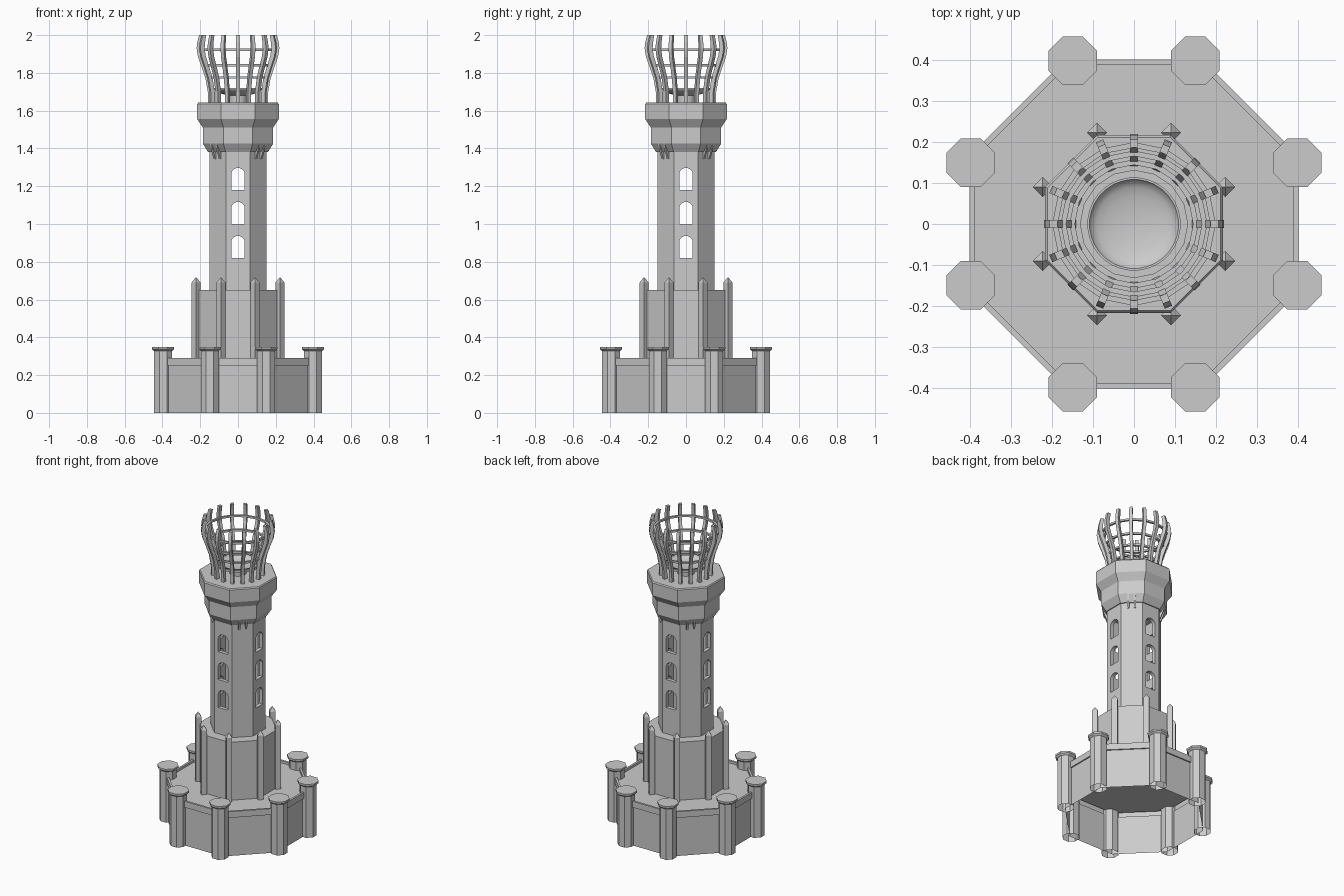
import bpy, bmesh, math
from mathutils import Matrix

if "Cube" in bpy.data.objects:
    bpy.data.objects.remove(bpy.data.objects["Cube"])

stone = bpy.data.materials.new("grey stone")
stone.diffuse_color = (0.6, 0.6, 0.6, 1)
stone.use_nodes = True
stone.node_tree.nodes["Principled BSDF"].inputs["Base Color"].default_value = stone.diffuse_color


def finish(bm, name):
    bmesh.ops.recalc_face_normals(bm, faces=bm.faces)
    me = bpy.data.meshes.new(name)
    bm.to_mesh(me)
    bm.free()
    me.materials.append(stone)
    ob = bpy.data.objects.new(name, me)
    bpy.context.collection.objects.link(ob)
    return ob


def lathe(bm, profile, n=8, center=(0, 0), turn=None, loop=False, cap_top=False, cap_bottom=False):
    """Sweep (apothem, z) points round an n-sided polygon."""
    turn = math.pi / n if turn is None else turn
    rings = []
    for a, z in profile:
        r = a / math.cos(math.pi / n)
        rings.append([bm.verts.new((center[0] + r * math.cos(turn + 2 * math.pi * i / n),
                                    center[1] + r * math.sin(turn + 2 * math.pi * i / n), z))
                      for i in range(n)])
    pairs = list(zip(rings, rings[1:]))
    if loop:
        pairs.append((rings[-1], rings[0]))
    for lo, hi in pairs:
        for i in range(n):
            j = (i + 1) % n
            bm.faces.new((lo[i], lo[j], hi[j], hi[i]))
    if cap_top:
        bm.faces.new(rings[-1])
    if cap_bottom:
        bm.faces.new(rings[0])


def prism(bm, pts, width, matrix):
    """Extrude an (x, z) outline along y, then place it."""
    sides = [[bm.verts.new(matrix @ m) for m in
              (Matrix.Translation((x, s * width / 2, z)).translation for x, z in pts)]
             for s in (-1, 1)]
    bm.faces.new(sides[0])
    bm.faces.new(sides[1][::-1])
    for i in range(len(pts)):
        j = (i + 1) % len(pts)
        bm.faces.new((sides[0][i], sides[0][j], sides[1][j], sides[1][i]))


def corners(a, b):
    """The eight corner positions of an octagon."""
    return [(sx * p, sy * q) for p, q in ((a, b), (b, a)) for sx in (-1, 1) for sy in (-1, 1)]


def rot(deg):
    return Matrix.Rotation(math.radians(deg), 4, 'Z')


# base: open underneath, with a low rim round the deck
bm = bmesh.new()
lathe(bm, [(0.392, 0), (0.392, 0.25), (0.4, 0.25), (0.4, 0.29), (0.387, 0.29), (0.387, 0.275),
           (0.2, 0.275)], cap_top=True)
finish(bm, "base_wall")

# corner pillars with wider caps
bm = bmesh.new()
for c in corners(0.149, 0.397):
    lathe(bm, [(0.048, 0), (0.048, 0.328), (0.059, 0.338), (0.059, 0.35)], center=c, cap_top=True)
finish(bm, "base_pillars")

# middle tier
bm = bmesh.new()
lathe(bm, [(0.214, 0.275), (0.214, 0.65), (0.14, 0.65)])
finish(bm, "middle_tier")

# pointed posts on the middle tier corners
bm = bmesh.new()
for c in corners(0.09, 0.222):
    s = 0.024 * math.cos(math.pi / 4)
    lathe(bm, [(s, 0.275), (s, 0.69), (0.0008, 0.718)], n=4, center=c, turn=0, cap_top=True)
finish(bm, "tier_posts")

# hollow shaft with arched windows cut through
bm = bmesh.new()
lathe(bm, [(0.152, 0.62), (0.152, 1.4), (0.128, 1.4), (0.128, 0.62)], loop=True)
shaft = finish(bm, "tower_shaft")
cutters = []
for deg in (0, 90):
    bm = bmesh.new()
    for z in (0.82, 1.0, 1.18):
        arch = [(0.035 * math.cos(math.pi * k / 10), z + 0.085 + 0.032 * math.sin(math.pi * k / 10))
                for k in range(11)]
        prism(bm, [(-0.035, z), (0.035, z)] + arch, 0.6, rot(deg))
    cut = finish(bm, "window_cutter")
    cut.hide_render = True
    cutters.append(cut)
    mod = shaft.modifiers.new("windows", 'BOOLEAN')
    mod.operation = 'DIFFERENCE'
    mod.solver = 'EXACT'
    mod.object = cut
deps = bpy.context.evaluated_depsgraph_get()
cut_mesh = bpy.data.meshes.new_from_object(shaft.evaluated_get(deps))
shaft.modifiers.clear()
shaft.data = cut_mesh
for cut in cutters:
    bpy.data.objects.remove(cut)

# flared gallery under the fire cage
bm = bmesh.new()
lathe(bm, [(0.14, 1.38), (0.158, 1.38), (0.186, 1.425), (0.186, 1.51), (0.216, 1.555),
           (0.216, 1.635), (0.211, 1.642)], cap_top=True, cap_bottom=True)
finish(bm, "gallery")

# paired brackets on the diagonal faces
bm = bmesh.new()
for deg in (45, 135, 225, 315):
    for side in (-0.02, 0.02):
        prism(bm, [(0.145, 1.345), (0.158, 1.345), (0.186, 1.425), (0.186, 1.45), (0.145, 1.45)],
              0.012, rot(deg) @ Matrix.Translation((0, side, 0)))
finish(bm, "gallery_brackets")

# sixteen curved cage bars
outer = [(0.158, 1.63), (0.16, 1.7), (0.172, 1.77), (0.192, 1.83), (0.212, 1.885),
         (0.219, 1.93), (0.216, 1.96), (0.206, 2.0)]
inner = [(0.186, 2.0), (0.192, 1.965), (0.195, 1.93), (0.189, 1.89), (0.17, 1.835),
         (0.15, 1.775), (0.137, 1.7), (0.135, 1.63)]
bm = bmesh.new()
for k in range(16):
    prism(bm, outer + inner, 0.019, rot(k * 22.5))
finish(bm, "cage_bars")

# thin hoops inside the bars
bm = bmesh.new()
for r, z in ((0.19, 1.922), (0.17, 1.84), (0.149, 1.775), (0.136, 1.715)):
    lathe(bm, [(r - 0.008, z - 0.006), (r + 0.005, z - 0.006), (r + 0.005, z + 0.006),
               (r - 0.008, z + 0.006)], n=16, turn=0, loop=True)
finish(bm, "cage_hoops")

# smooth fire bowl on a short stem
bm = bmesh.new()
bowl = [(0.05, 1.635), (0.05, 1.68), (0.09, 1.69), (0.113, 1.715), (0.108, 1.715)]
bowl += [(0.108 * math.cos(t), 1.715 - 0.03 * math.sin(t)) for t in (0.3, 0.6, 0.9, 1.2, 1.5)]
lathe(bm, bowl, n=32, cap_top=True)
ob = finish(bm, "fire_bowl")
bpy.context.view_layer.objects.active = ob
ob.select_set(True)
bpy.ops.object.shade_smooth_by_angle(angle=math.radians(35))
